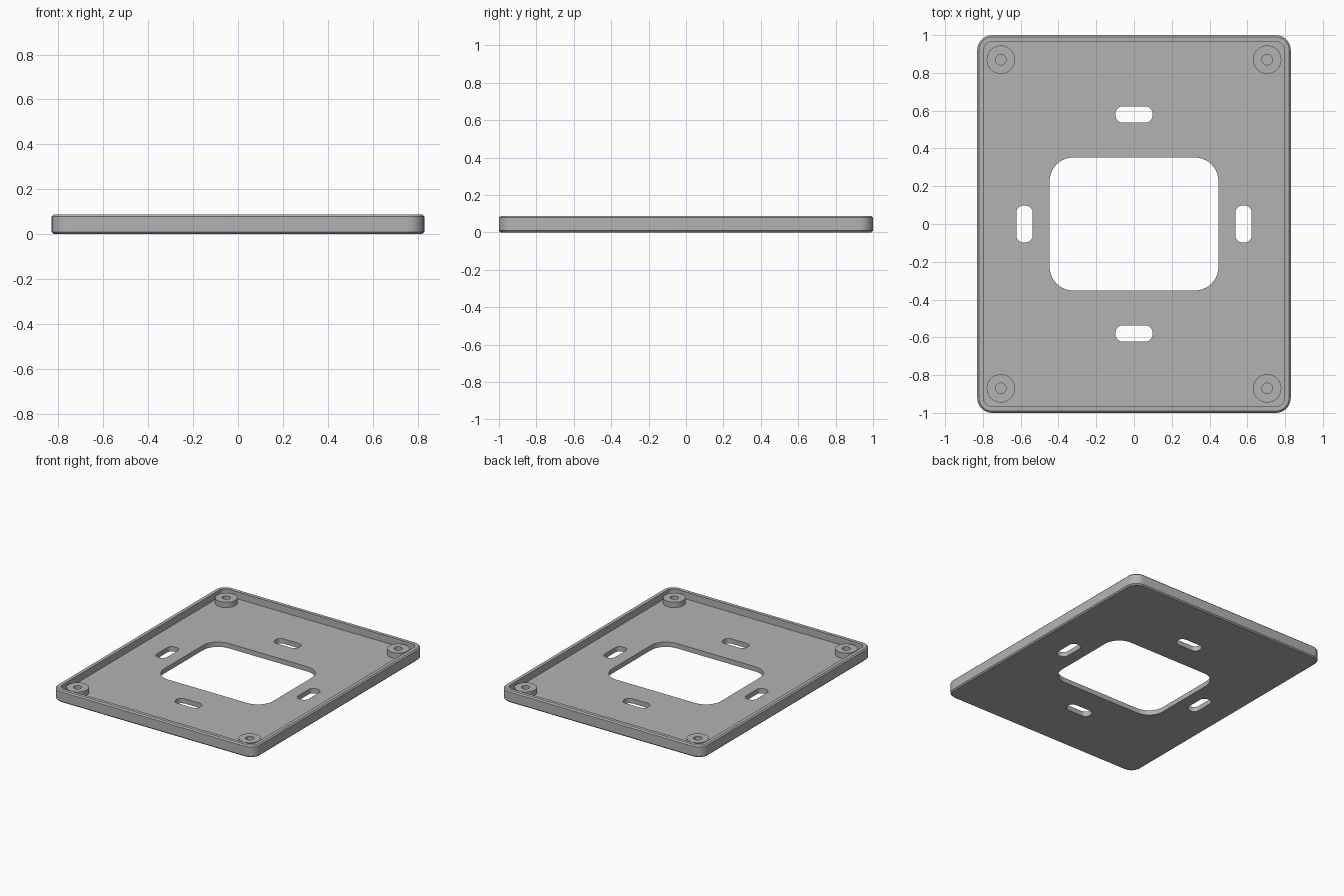
import bpy, bmesh, math

if "Cube" in bpy.data.objects:
    bpy.data.objects.remove(bpy.data.objects["Cube"])

HX, HY, H = 0.83, 1.0, 0.088      # half width, half depth, height
FLOOR, WALL, CH = 0.036, 0.034, 0.009
CORNER = 0.08

grey = bpy.data.materials.new("mid grey")
grey.diffuse_color = (0.45, 0.45, 0.45, 1)
grey.use_nodes = True
grey.node_tree.nodes["Principled BSDF"].inputs["Base Color"].default_value = grey.diffuse_color


def rounded_rect(hx, hy, r, seg=10):
    pts = []
    for i, (sx, sy) in enumerate([(1, 1), (-1, 1), (-1, -1), (1, -1)]):
        for k in range(seg + 1):
            a = math.pi / 2 * (i + k / seg)
            pts.append((sx * (hx - r) + r * math.cos(a), sy * (hy - r) + r * math.sin(a)))
    return pts


def circle(r, n=40):
    return [(r * math.cos(2 * math.pi * i / n), r * math.sin(2 * math.pi * i / n)) for i in range(n)]


def loft(name, sections, loc=(0, 0, 0)):
    """Closed solid through a stack of (outline, z) sections."""
    bm = bmesh.new()
    rings = [[bm.verts.new((x, y, z)) for x, y in pts] for pts, z in sections]
    for a, b in zip(rings, rings[1:]):
        n = len(a)
        for i in range(n):
            bm.faces.new((a[i], a[(i + 1) % n], b[(i + 1) % n], b[i]))
    bm.faces.new(rings[0][::-1])
    bm.faces.new(rings[-1])
    bmesh.ops.recalc_face_normals(bm, faces=bm.faces)
    me = bpy.data.meshes.new(name)
    bm.to_mesh(me)
    bm.free()
    me.materials.append(grey)
    ob = bpy.data.objects.new(name, me)
    ob.location = loc
    bpy.context.collection.objects.link(ob)
    return ob


def finish(ob):
    bpy.ops.object.select_all(action='DESELECT')
    ob.select_set(True)
    bpy.context.view_layer.objects.active = ob
    for m in list(ob.modifiers):
        bpy.ops.object.modifier_apply(modifier=m.name)
    bpy.ops.object.shade_smooth_by_angle(angle=math.radians(30))


# Tray body with chamfered top and bottom edges
full = rounded_rect(HX, HY, CORNER)
trim = rounded_rect(HX - CH, HY - CH, CORNER - CH)
tray = loft("tray", [(trim, 0), (full, CH), (full, H - CH), (trim, H)])

# Cutters: inner recess, central opening, four mounting slots
cutters = [loft("recess_cutter", [(rounded_rect(HX - WALL, HY - WALL, CORNER - WALL), z)
                                  for z in (FLOOR, 0.2)])]


def through_hole(name, hx, hy, r, x=0, y=0):
    cutters.append(loft(name, [(rounded_rect(hx, hy, r), z) for z in (-0.1, 0.15)], (x, y, 0)))


through_hole("opening_cutter", 0.447, 0.352, 0.125)
for s in (-1, 1):
    through_hole("cross_slot_cutter", 0.098, 0.043, 0.038, y=0.58 * s)
    through_hole("side_slot_cutter", 0.043, 0.098, 0.038, x=0.58 * s)

for c in cutters:
    c.hide_render = True
    m = tray.modifiers.new(c.name, 'BOOLEAN')
    m.operation, m.solver, m.object = 'DIFFERENCE', 'EXACT', c
bpy.context.view_layer.update()
finish(tray)
for c in cutters:
    bpy.data.objects.remove(c)

# Corner screw bosses with blind holes
TOP = 0.076
for sx in (-1, 1):
    for sy in (-1, 1):
        finish(loft("screw_boss", [(circle(0.075), FLOOR - 0.005), (circle(0.075), TOP),
                                   (circle(0.028), TOP), (circle(0.028), FLOOR + 0.002)],
                    (0.705 * sx, 0.87 * sy, 0)))
